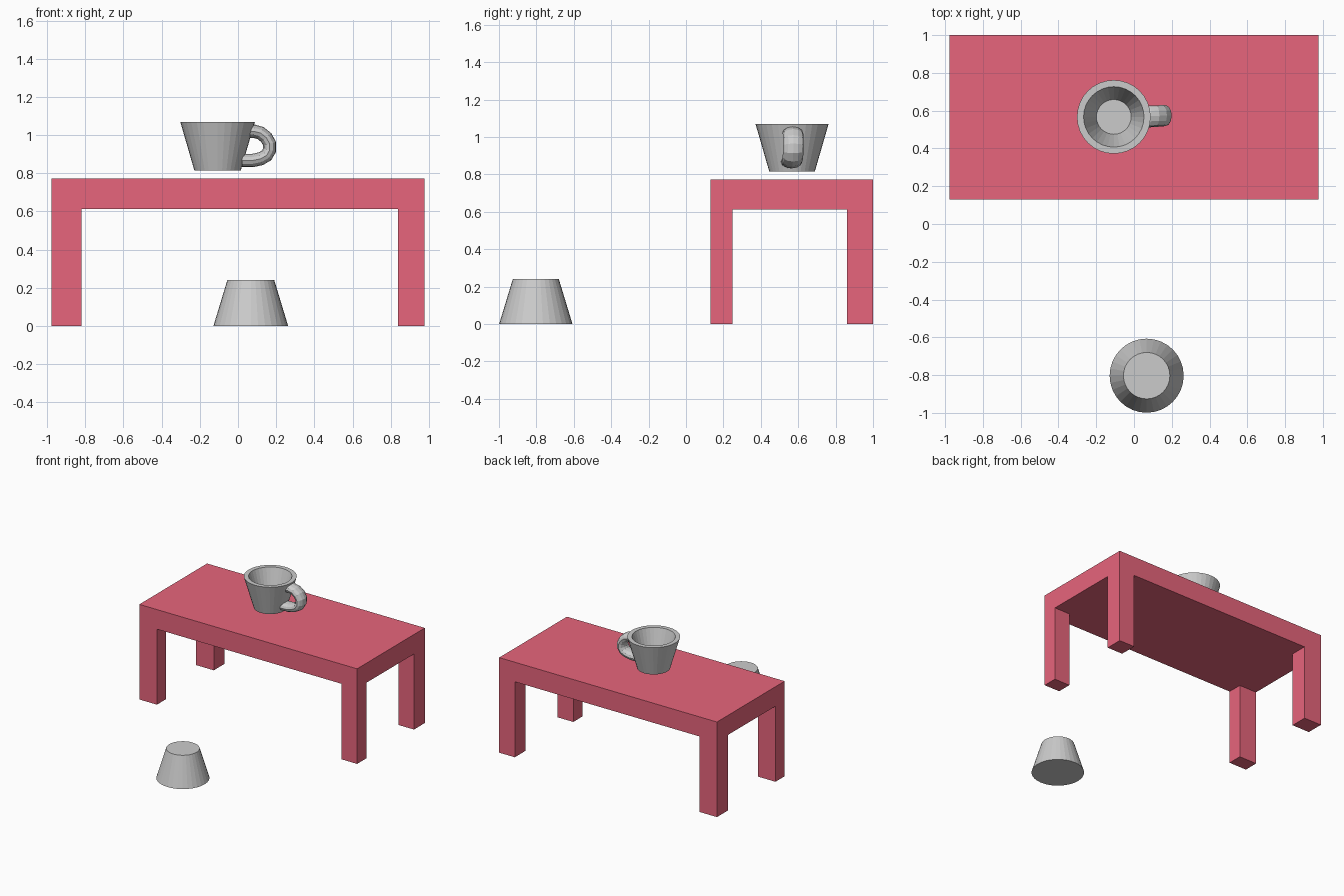
import bpy, bmesh
from math import cos, sin, tau
from mathutils import Vector, Matrix

if "Cube" in bpy.data.objects:
    bpy.data.objects.remove(bpy.data.objects["Cube"])

SIDES = 32


def add_object(name, bm, material=None):
    bmesh.ops.recalc_face_normals(bm, faces=bm.faces[:])
    mesh = bpy.data.meshes.new(name)
    bm.to_mesh(mesh)
    bm.free()
    obj = bpy.data.objects.new(name, mesh)
    bpy.context.collection.objects.link(obj)
    if material:
        mesh.materials.append(material)
    return obj


def skin(rings):
    """Join rings of points with quads and cap both ends."""
    bm = bmesh.new()
    loops = [[bm.verts.new(p) for p in ring] for ring in rings]
    n = len(loops[0])
    for a, b in zip(loops, loops[1:]):
        for i in range(n):
            j = (i + 1) % n
            bm.faces.new((a[i], a[j], b[j], b[i]))
    bm.faces.new(loops[0])
    bm.faces.new(loops[-1])
    return bm


def lathe(name, x, y, profile):
    rings = [[(x + r * cos(tau * i / SIDES), y + r * sin(tau * i / SIDES), z)
              for i in range(SIDES)] for r, z in profile]
    return add_object(name, skin(rings))


# Table: slab cut at the leg lines, legs extruded from its bottom corners
red = bpy.data.materials.new("table_red")
red.diffuse_color = (0.8, 0.13, 0.2, 1)
red.use_nodes = True
red.node_tree.nodes["Principled BSDF"].inputs["Base Color"].default_value = red.diffuse_color

X, Y0, Y1, TOP, UNDER = 0.978, 0.131, 1.0, 0.772, 0.613
LEG_X, LEG_Y = (-0.82, 0.838), (0.249, 0.861)
bm = bmesh.new()
bmesh.ops.create_cube(bm, size=1, matrix=Matrix.LocRotScale(
    Vector((0, (Y0 + Y1) / 2, (TOP + UNDER) / 2)), None,
    Vector((2 * X, Y1 - Y0, TOP - UNDER))))
for axis, cuts in ((Vector((1, 0, 0)), LEG_X), (Vector((0, 1, 0)), LEG_Y)):
    for cut in cuts:
        bmesh.ops.bisect_plane(bm, geom=bm.verts[:] + bm.edges[:] + bm.faces[:],
                               plane_co=axis * cut, plane_no=axis)
corners = []
for f in bm.faces:
    c = f.calc_center_median()
    if (abs(c.z - UNDER) < 1e-4 and not LEG_X[0] < c.x < LEG_X[1]
            and not LEG_Y[0] < c.y < LEG_Y[1]):
        corners.append(f)
for f in bmesh.ops.extrude_discrete_faces(bm, faces=corners)["faces"]:
    for v in f.verts:
        v.co.z = 0
add_object("table", bm, red)

# Stool: solid truncated cone on the floor
lathe("stool", 0.067, -0.803, [(0.196, 0), (0.123, 0.24)])

# Mug: outer wall, rim, inner wall and floor
lathe("mug_body", -0.107, 0.567,
      [(0.122, 0.816), (0.195, 1.068), (0.16, 1.068), (0.092, 0.845)])

# Handle: oval section swept along a curved path, slightly turned
path = [(0.06, 1.02), (0.085, 1.02), (0.118, 1.011), (0.148, 0.987),
        (0.166, 0.955), (0.166, 0.922), (0.15, 0.894), (0.118, 0.876),
        (0.075, 0.867), (0.02, 0.867)]
pts = [Vector((x, 0, z)) for x, z in path]
rings = []
for i, p in enumerate(pts):
    t = (pts[min(i + 1, len(pts) - 1)] - pts[max(i - 1, 0)]).normalized()
    normal = Vector((-t.z, 0, t.x))
    shift = 0.57 + 0.03 * (p.z - 0.945) + 0.06 * (p.x - 0.1)
    rings.append([p + normal * 0.035 * cos(tau * k / 12)
                  + Vector((0, shift + 0.055 * sin(tau * k / 12), 0))
                  for k in range(12)])
add_object("mug_handle", skin(rings))
